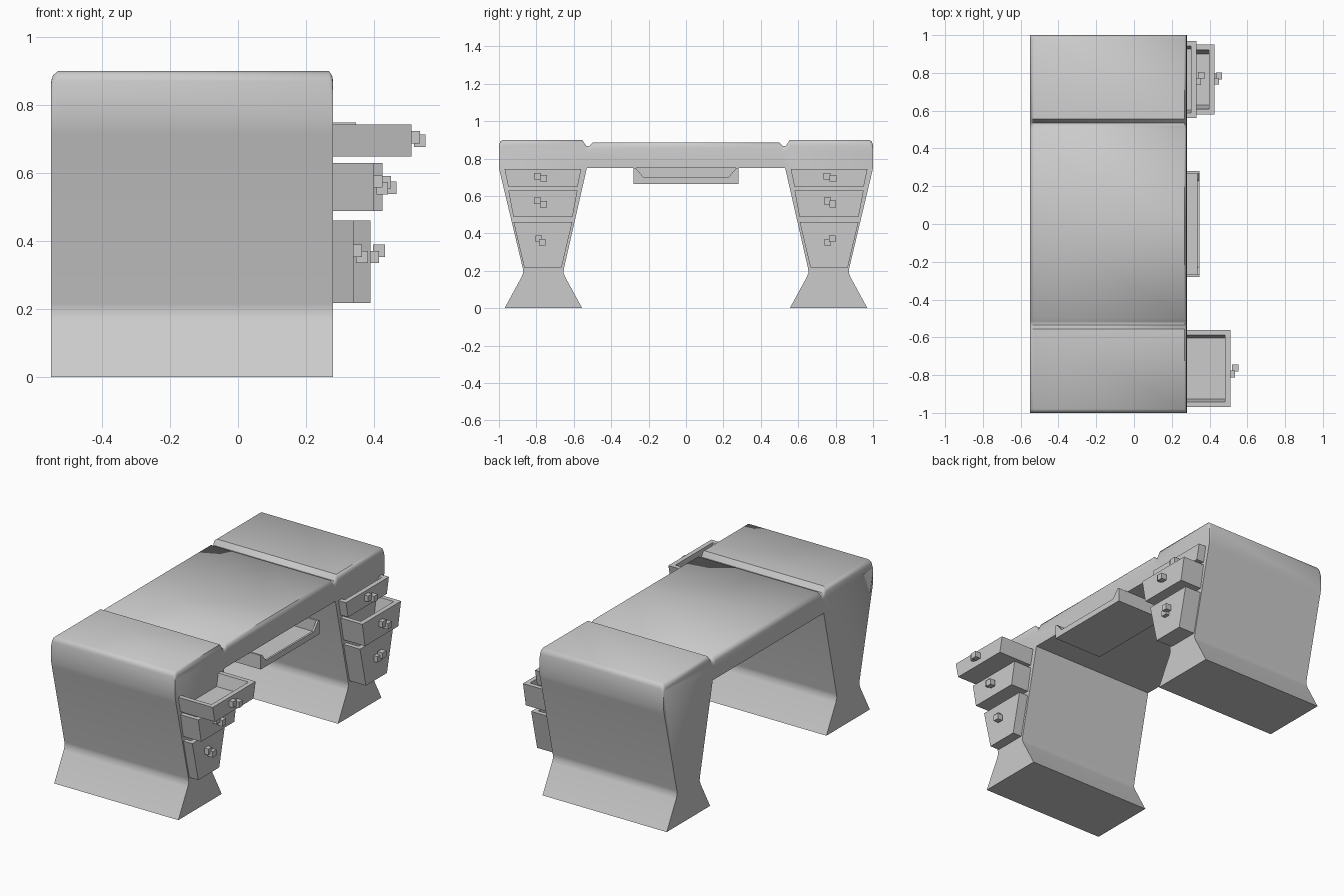
import bpy, bmesh, math

cube = bpy.data.objects.get("Cube")
if cube:
    bpy.data.objects.remove(cube, do_unlink=True)

grey = bpy.data.materials.new("plain_grey")
grey.use_nodes = True
COLOUR = (0.6, 0.6, 0.6, 1)
grey.diffuse_color = COLOUR
grey.node_tree.nodes["Principled BSDF"].inputs["Base Color"].default_value = COLOUR


def loft(name, rings, smooth=None):
    """Skin a list of equal-length point rings and cap both ends."""
    bm = bmesh.new()
    loops = [[bm.verts.new(p) for p in ring] for ring in rings]
    n = len(rings[0])
    for a, b in zip(loops, loops[1:]):
        for i in range(n):
            j = (i + 1) % n
            bm.faces.new((a[i], a[j], b[j], b[i]))
    bm.faces.new(loops[0][::-1])
    bm.faces.new(loops[-1])
    bmesh.ops.recalc_face_normals(bm, faces=bm.faces)
    mesh = bpy.data.meshes.new(name)
    bm.to_mesh(mesh)
    bm.free()
    mesh.materials.append(grey)
    obj = bpy.data.objects.new(name, mesh)
    bpy.context.collection.objects.link(obj)
    if smooth:
        bpy.ops.object.select_all(action='DESELECT')
        obj.select_set(True)
        bpy.context.view_layer.objects.active = obj
        bpy.ops.object.shade_smooth_by_angle(angle=math.radians(smooth))
    return obj


def box(name, x0, x1, y0, y1, z0, z1):
    ring = lambda z: [(x0, y0, z), (x1, y0, z), (x1, y1, z), (x0, y1, z)]
    return loft(name, [ring(z0), ring(z1)])


# Desk body: half outline in y and z, mirrored, with softened top ends
half = [(0, 0.75), (0.53, 0.75), (0.538, 0.715), (0.652, 0.215), (0.655, 0.19),
        (0.645, 0.165), (0.555, 0), (0.97, 0), (0.88, 0.165), (0.87, 0.19),
        (0.873, 0.215), (0.992, 0.715), (1, 0.75), (1, 0.87), (0.994, 0.89),
        (0.98, 0.9), (0.555, 0.9), (0.535, 0.868), (0.515, 0.868),
        (0.5, 0.885), (0, 0.885)]
outline = half + [(-y, z) for y, z in half[-2:0:-1]]
sections = [(-0.55, 0.03), (-0.545, 0.013), (-0.53, 0),
            (0.268, 0), (0.277, 0.013), (0.28, 0.03)]
loft("desk_body", [[(x, y, z - drop if z > 0.8 else z) for y, z in outline]
                   for x, drop in sections], smooth=50)


# Open-topped drawers that taper with the pedestals
def drawer(name, front, yc, z0, z1, half0, half1, wall=0.028):
    back = 0.2

    def ring(z, inset):
        h = half0 + (half1 - half0) * (z - z0) / (z1 - z0) - inset
        xa, xb = back + inset, front - inset
        return [(xa, yc - h, z), (xb, yc - h, z), (xb, yc + h, z), (xa, yc + h, z)]

    loft(name, [ring(z0, 0), ring(z1, 0), ring(z1, wall), ring(z0 + 0.02, wall)])


# Each knob is a pair of overlapping small blocks
def knob(name, front, yc, zc, dy, dz):
    s = 0.018
    for part, x0, x1, k in (("base", -0.005, 0.025, -1), ("tip", 0.008, 0.042, 1)):
        y, z = yc + k * dy, zc + k * dz
        box(f"{name}_{part}", front + x0, front + x1, y - s, y + s, z - s, z + s)


levels = [("top", 0.648, 0.743, 0.185, 0.205, 0.7),
          ("middle", 0.488, 0.63, 0.158, 0.185, 0.565),
          ("bottom", 0.218, 0.46, 0.1, 0.157, 0.362)]
banks = [("near", -0.765, -0.778, (0.51, 0.40, 0.34),
          ((0.016, -0.005), (0.016, -0.01), (0.009, -0.009))),
         ("far", 0.765, 0.77, (0.33, 0.425, 0.39),
          ((0.016, -0.005), (0.014, -0.008), (0.012, 0.009)))]
for bank, yc, ky, fronts, offsets in banks:
    for (level, z0, z1, h0, h1, kz), front, (dy, dz) in zip(levels, fronts, offsets):
        drawer(f"{bank}_{level}_drawer", front, yc, z0, z1, h0, h1)
        knob(f"{bank}_{level}_knob", front, ky, kz, dy, dz)

# Shallow central tray with a cut-down front
W, T, X0, X1 = 0.28, 0.012, 0.02, 0.348
LOW, HIGH = 0.665, 0.749
box("tray_floor", X0, X1 - T, T - W, W - T, LOW, LOW + T)
box("tray_back", X0, X0 + T, T - W, W - T, LOW + T, HIGH)
for side in (-1, 1):
    ya, yb = sorted((side * W, side * (W - T)))
    box("tray_end", X0, X1 - T, ya, yb, LOW, HIGH)
lip = [(-W, LOW), (W, LOW), (W, HIGH), (W - T, HIGH), (0.228, 0.7),
       (-0.228, 0.7), (T - W, HIGH), (-W, HIGH)]
loft("tray_front", [[(x, y, z) for y, z in lip] for x in (X1 - T, X1)])
